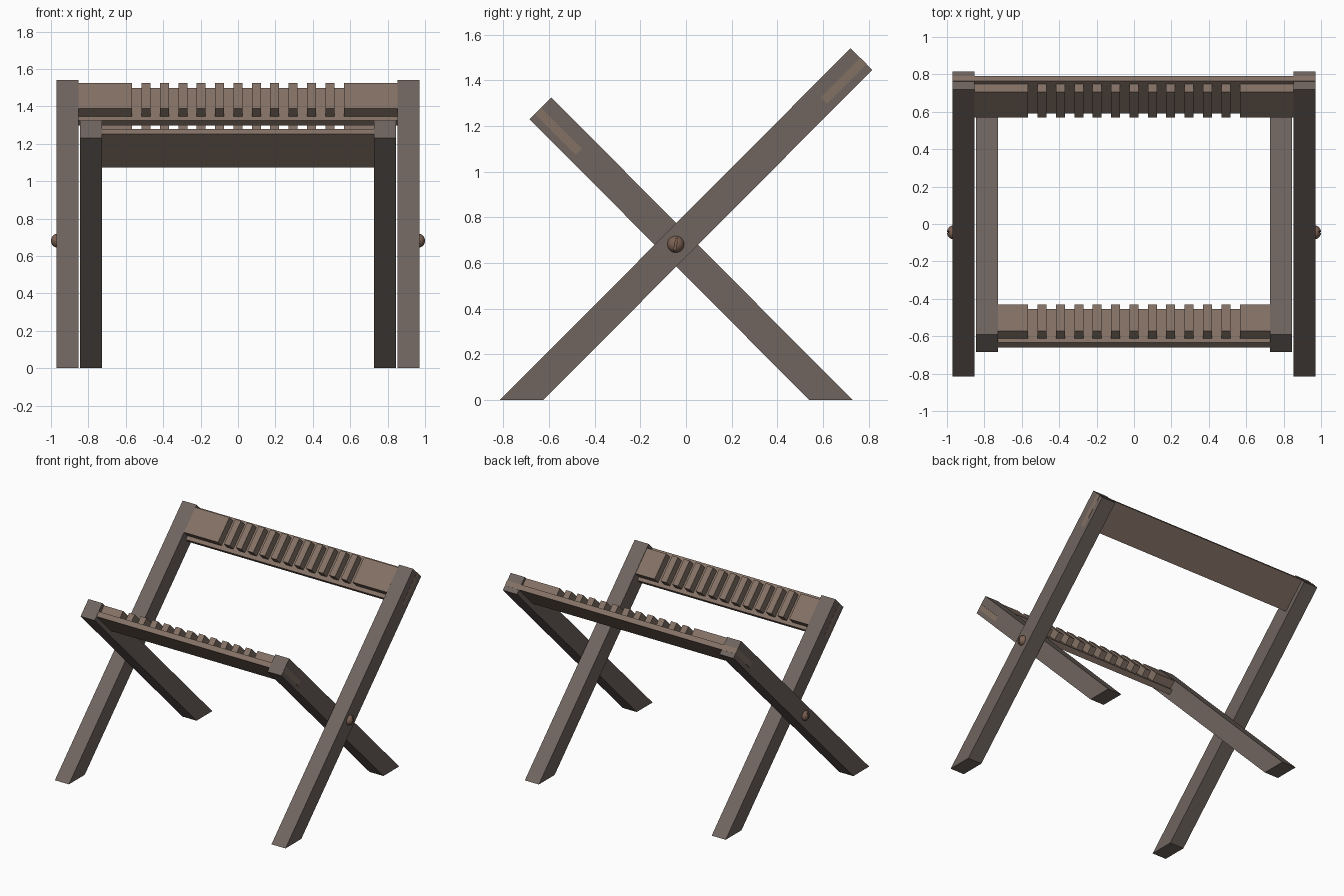
import bpy, bmesh
from math import radians

if "Cube" in bpy.data.objects:
    bpy.data.objects.remove(bpy.data.objects["Cube"])


def material(name, rgb):
    m = bpy.data.materials.new(name)
    m.diffuse_color = (*rgb, 1)
    m.use_nodes = True
    m.node_tree.nodes["Principled BSDF"].inputs["Base Color"].default_value = m.diffuse_color
    return m


LEG = material("leg_wood", (0.16, 0.13, 0.115))
RAIL = material("rail_wood", (0.23, 0.165, 0.13))
BOLT = material("bolt_metal", (0.20, 0.12, 0.085))


def prisms(name, profile, spans, mat):
    """Extrude a y/z profile over each x span, all in one object."""
    bm = bmesh.new()
    for x0, x1 in spans:
        a = [bm.verts.new((x0, y, z)) for y, z in profile]
        b = [bm.verts.new((x1, y, z)) for y, z in profile]
        bm.faces.new(a)
        bm.faces.new(b[::-1])
        for i in range(len(a)):
            j = (i + 1) % len(a)
            bm.faces.new((a[i], b[i], b[j], a[j]))
    bmesh.ops.recalc_face_normals(bm, faces=bm.faces)
    me = bpy.data.meshes.new(name)
    bm.to_mesh(me)
    bm.free()
    me.materials.append(mat)
    ob = bpy.data.objects.new(name, me)
    bpy.context.collection.objects.link(ob)
    return ob


def tilted(s0, s1, d0, d1, side):
    """Rectangle on the 45 degree leg axis: s along the leg, d across it."""
    return [(side * (s + d) / 2, (s - d) / 2)
            for s, d in ((s0, d0), (s1, d0), (s1, d1), (s0, d1))]


# Crossing leg pairs
outer = [(-0.815, 0), (-0.625, 0), (0.815, 1.445), (0.72, 1.54)]
inner = [(0.73, 0), (0.54, 0), (-0.685, 1.23), (-0.59, 1.325)]
for side, label in ((-1, "left"), (1, "right")):
    prisms(f"outer_leg_{label}", outer, [(side * 0.852, side * 0.97)], LEG)
    prisms(f"inner_leg_{label}", inner, [(side * 0.727, side * 0.845)], LEG)

# Rails: a backing board let into the legs, carrying a notched block
PITCH, GROOVE, EDGE, COUNT = 0.0983, 0.05, 0.566, 12


def rail(name, half_board, half_block, board, block, side):
    prisms(name + "_board", tilted(*board, side), [(-half_board, half_board)], RAIL)
    spans = [(-half_block, -EDGE), (EDGE, half_block)]
    for i in range(COUNT - 1):
        x = -EDGE + i * PITCH
        spans.append((x + GROOVE, x + PITCH))
    prisms(name + "_notched_block", tilted(*block, side), spans, RAIL)


rail("upper_rail", 0.971, 0.852, (1.915, 2.262, -0.735, -0.68),
     (1.957, 2.231, -0.82, -0.735), 1)
rail("lower_rail", 0.846, 0.727, (1.555, 1.912, -0.645, -0.59),
     (1.592, 1.872, -0.73, -0.645), -1)

# Slotted dome bolts at the pivots
for side, label in ((-1, "left"), (1, "right")):
    bpy.ops.mesh.primitive_uv_sphere_add(segments=32, ring_count=16, radius=0.037,
                                         location=(side * 0.966, -0.045, 0.682),
                                         rotation=(0, radians(90), 0))
    bolt = bpy.context.object
    bolt.name = f"pivot_bolt_{label}"
    bolt.scale.z = 0.034 / 0.037
    bolt.data.materials.append(BOLT)
    bpy.ops.object.shade_smooth_by_angle(angle=radians(35))
    bpy.ops.mesh.primitive_cube_add(size=1, location=(side * 1.0, -0.045, 0.682),
                                    rotation=(radians(-10), 0, 0))
    slot = bpy.context.object
    slot.name = f"bolt_slot_cutter_{label}"
    slot.scale = (0.024, 0.008, 0.1)
    slot.hide_render = True
    slot.hide_set(True)
    cut = bolt.modifiers.new("slot", "BOOLEAN")
    cut.operation = "DIFFERENCE"
    cut.object = slot
